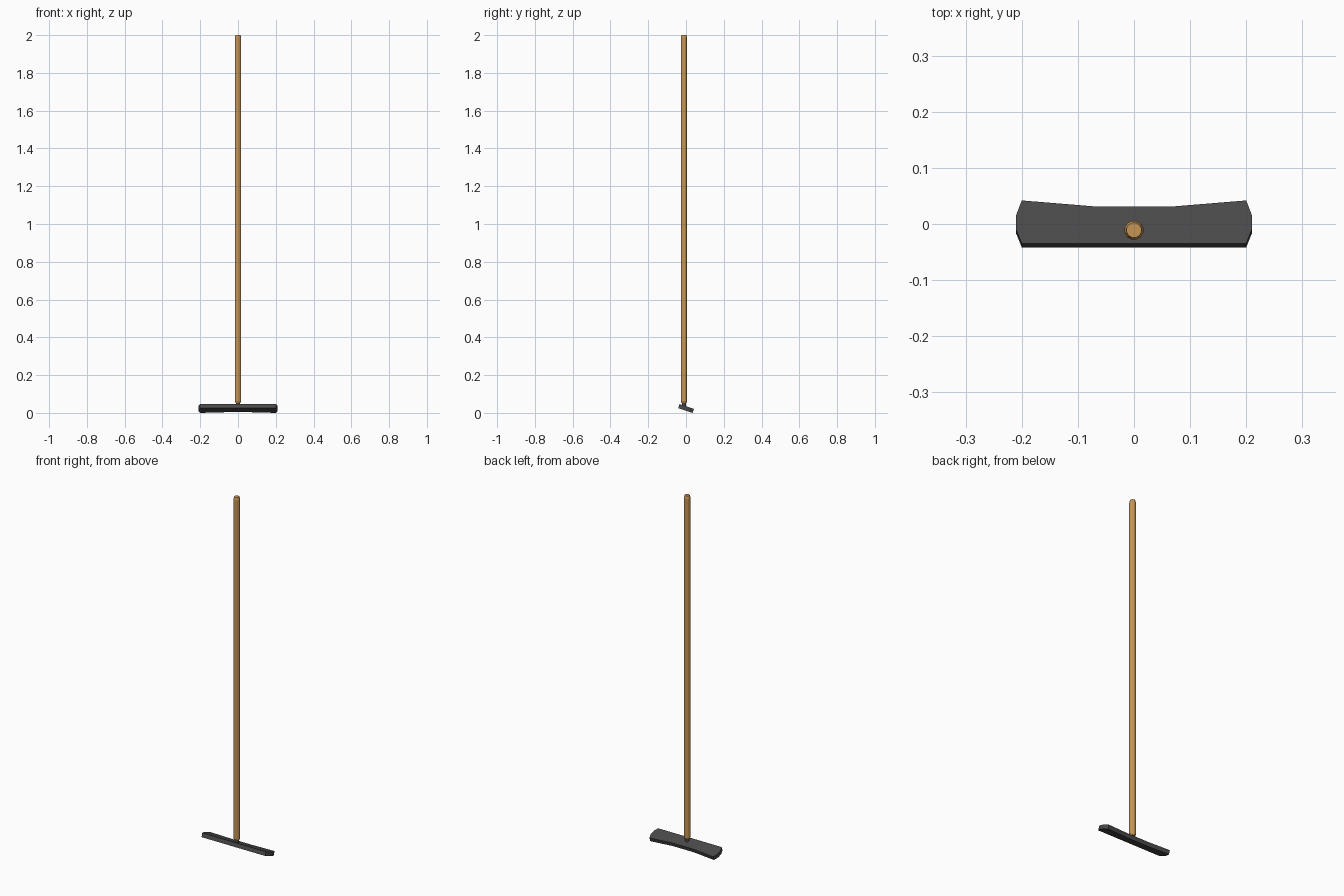
import bpy, bmesh, math

if "Cube" in bpy.data.objects:
    bpy.data.objects.remove(bpy.data.objects["Cube"])


def material(name, rgb):
    m = bpy.data.materials.new(name)
    m.diffuse_color = (*rgb, 1)
    m.use_nodes = True
    m.node_tree.nodes["Principled BSDF"].inputs["Base Color"].default_value = m.diffuse_color
    return m


def finish(name, bm, mat):
    bmesh.ops.recalc_face_normals(bm, faces=bm.faces)
    me = bpy.data.meshes.new(name)
    bm.to_mesh(me)
    bm.free()
    me.materials.append(mat)
    ob = bpy.data.objects.new(name, me)
    bpy.context.scene.collection.objects.link(ob)
    return ob


wood = material("wood", (0.56, 0.30, 0.09))
rubber = material("dark_grey", (0.068, 0.068, 0.068))

# head: tilted flat blade, outline mirrored across x
half = [(0.2, -0.0345), (0.21, -0.010), (0.21, 0.016), (0.2, 0.042), (0.066, 0.031)]
outline = half + [(-x, y) for x, y in reversed(half)]
tilt, thick, front_z = math.radians(18.3), 0.0225, 0.0466
bm = bmesh.new()
face = bm.faces.new([bm.verts.new((x, y, front_z - math.tan(tilt) * (y + 0.0345)))
                     for x, y in outline])
ext = bmesh.ops.extrude_face_region(bm, geom=[face], use_keep_orig=True)
low = [v for v in ext["geom"] if isinstance(v, bmesh.types.BMVert)]
bmesh.ops.translate(bm, verts=low,
                    vec=(0, -thick * math.sin(tilt), -thick * math.cos(tilt)))
z0 = min(v.co.z for v in bm.verts)
bmesh.ops.translate(bm, verts=bm.verts, vec=(0, 0, -z0))
finish("head", bm, rubber)


# round parts: lathe a radius/height profile into a closed faceted rod
def rod(name, profile, mat, y=-0.011, sides=12):
    bm = bmesh.new()
    rings = [[bm.verts.new((r * math.cos(2 * math.pi * (i + 0.5) / sides),
                            y + r * math.sin(2 * math.pi * (i + 0.5) / sides), z))
              for i in range(sides)] for r, z in profile]
    for a, b in zip(rings, rings[1:]):
        for i in range(sides):
            j = (i + 1) % sides
            bm.faces.new((a[i], a[j], b[j], b[i]))
    bm.faces.new(rings[0])
    bm.faces.new(rings[-1])
    return finish(name, bm, mat)


# handle with chamfered ends, and the socket neck joining it to the head
rod("handle", [(0.0135, 0.053), (0.0172, 0.062), (0.0172, 1.986), (0.0135, 2.0)], wood)
rod("neck", [(0.0105, 0.025), (0.0105, 0.058)], rubber)
